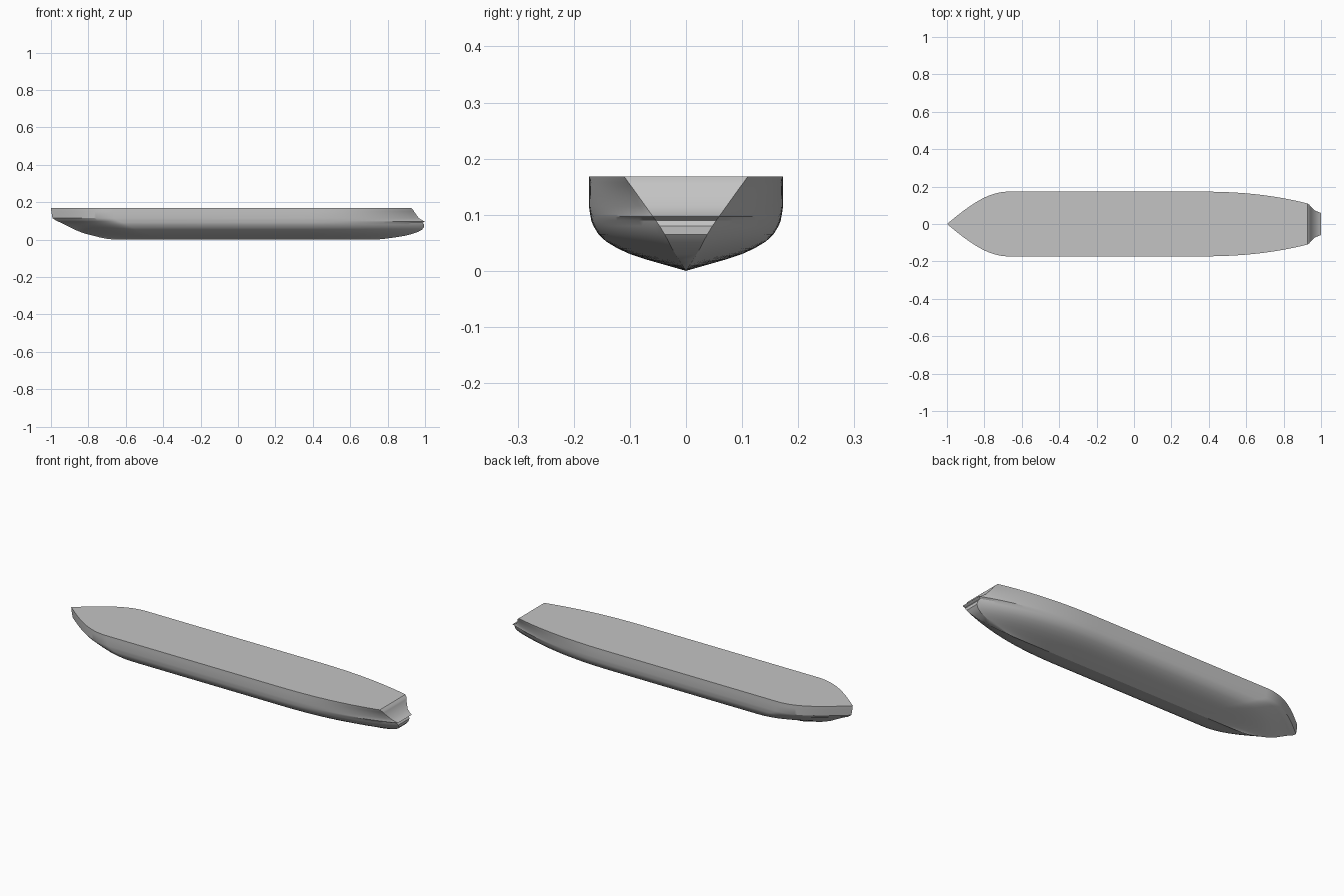
import bpy, bmesh, math

cube = bpy.data.objects.get("Cube")
if cube:
    bpy.data.objects.remove(cube, do_unlink=True)

# Hull levels: height, stem x, midship half breadth, stern x, transom half breadth
LEVELS = [
    (0, -.66, 0, .74, 0),
    (.004, -.7, .014, .78, .003),
    (.012, -.74, .042, .84, .008),
    (.02, -.77, .07, .89, .013),
    (.03, -.81, .1, .93, .019),
    (.04, -.84, .122, .96, .025),
    (.052, -.87, .142, .982, .031),
    (.065, -.895, .156, .994, .038),
    (.08, -.925, .165, .995, .047),
    (.09, -.945, .169, .987, .054),
    (.097, -.962, .17, 1, .059),
    (.101, -.972, .171, .99, .062),
    (.115, -.992, .173, .967, .072),
    (.15, -.998, .173, .941, .097),
    (.158, -.999, .173, .938, .103),
    (.168, -1, .173, .927, .11),
]
ENTRY = .33       # length of the curved bow
RUN_START = .35   # where the stern taper begins
STEPS = 24


def waterline(z, stem, beam, stern, transom):
    """Points along one side of the hull at one height, bow to stern."""
    points = []
    for i in range(STEPS + 1):
        t = i / STEPS
        points.append((stem + ENTRY * t, beam * math.sin(t * math.pi / 2), z))
    for i in range(STEPS + 1):
        t = i / STEPS
        points.append((RUN_START + (stern - RUN_START) * t,
                       beam + (transom - beam) * t ** 2.3, z))
    return points


# Hull shell from mirrored waterlines
bm = bmesh.new()
lines = [waterline(*level) for level in LEVELS]
sides = [[[bm.verts.new((x, y * sign, z)) for x, y, z in line] for line in lines]
         for sign in (-1, 1)]
for side in sides:
    for low, high in zip(side, side[1:]):
        for i in range(len(low) - 1):
            bm.faces.new((low[i], low[i + 1], high[i + 1], high[i]))

# Flat deck joining the two upper edges
right, left = sides
for i in range(len(lines[-1]) - 1):
    bm.faces.new((right[-1][i], right[-1][i + 1], left[-1][i + 1], left[-1][i]))

# Stepped transom joining the two stern edges
for k in range(len(LEVELS) - 1):
    bm.faces.new((right[k][-1], left[k][-1], left[k + 1][-1], right[k + 1][-1]))

bmesh.ops.remove_doubles(bm, verts=bm.verts, dist=.0001)
bmesh.ops.dissolve_degenerate(bm, edges=bm.edges, dist=.0001)
bmesh.ops.recalc_face_normals(bm, faces=bm.faces)

mesh = bpy.data.meshes.new("hull")
bm.to_mesh(mesh)
bm.free()
hull = bpy.data.objects.new("hull", mesh)
bpy.context.collection.objects.link(hull)

# Single grey paint
grey = bpy.data.materials.new("hull grey")
grey.use_nodes = True
color = (.55, .55, .55, 1)
grey.diffuse_color = color
grey.node_tree.nodes["Principled BSDF"].inputs["Base Color"].default_value = color
mesh.materials.append(grey)

# Smooth sides with crisp deck, stem and transom edges
bpy.ops.object.select_all(action='DESELECT')
hull.select_set(True)
bpy.context.view_layer.objects.active = hull
bpy.ops.object.shade_smooth_by_angle(angle=math.radians(28))
